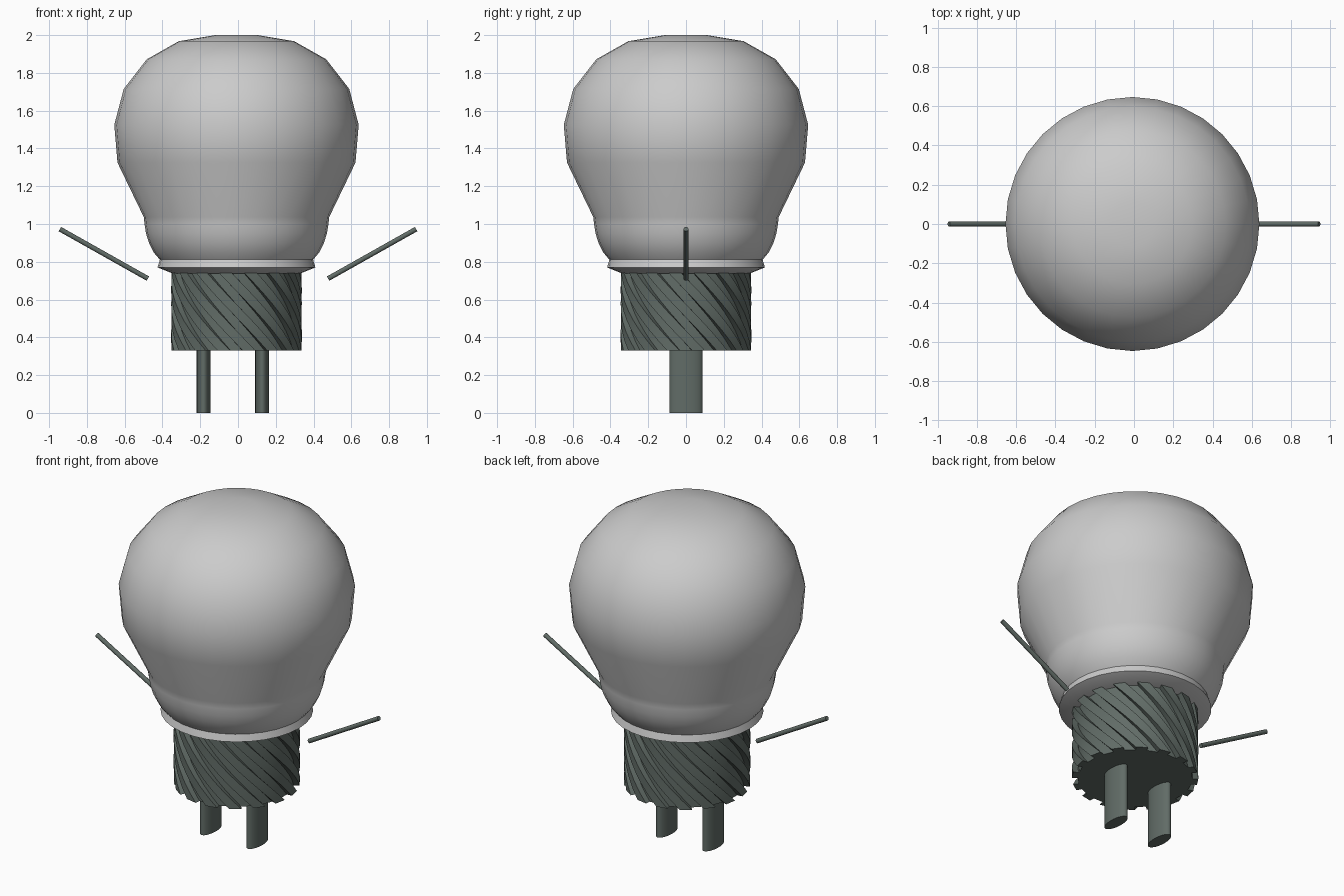
import bpy, bmesh, math
from mathutils import Vector

if "Cube" in bpy.data.objects:
    bpy.data.objects.remove(bpy.data.objects["Cube"])

DARK = bpy.data.materials.new("dark_metal")
DARK.diffuse_color = (0.12, 0.15, 0.135, 1)
DARK.use_nodes = True
DARK.node_tree.nodes["Principled BSDF"].inputs["Base Color"].default_value = DARK.diffuse_color
CX = -0.008  # bulb axis


def make(name, verts, faces, mat=None, angle=40):
    me = bpy.data.meshes.new(name)
    me.from_pydata(verts, [], faces)
    bm = bmesh.new()
    bm.from_mesh(me)
    bmesh.ops.recalc_face_normals(bm, faces=bm.faces)
    bm.to_mesh(me)
    bm.free()
    ob = bpy.data.objects.new(name, me)
    bpy.context.collection.objects.link(ob)
    if mat:
        me.materials.append(mat)
    bpy.ops.object.select_all(action='DESELECT')
    ob.select_set(True)
    bpy.context.view_layer.objects.active = ob
    bpy.ops.object.shade_smooth_by_angle(angle=math.radians(angle))
    return ob


def loft(name, rings, mat=None, angle=40):
    """Skin a stack of equal-length rings and cap both ends."""
    n = len(rings[0])
    verts = [p for r in rings for p in r]
    faces = [(k * n + i, k * n + (i + 1) % n, (k + 1) * n + (i + 1) % n, (k + 1) * n + i)
             for k in range(len(rings) - 1) for i in range(n)]
    faces += [tuple(range(n)), tuple(range(len(verts) - n, len(verts)))]
    return make(name, verts, faces, mat, angle)


def ring(rx, ry, z, cx=CX, n=32):
    return [(cx + rx * math.cos(math.tau * i / n), ry * math.sin(math.tau * i / n), z)
            for i in range(n)]


# Glass bulb
bulb = [(0.405, 0.81), (0.437, 0.848), (0.463, 0.90), (0.479, 0.95), (0.487, 1.0),
        (0.491, 1.037), (0.63, 1.325), (0.647, 1.525), (0.597, 1.715),
        (0.475, 1.872), (0.305, 1.968), (0.112, 2.0)]
loft("glass_bulb", [ring(r, r, z) for r, z in bulb], angle=50)

# Collar under the glass
collar = [(0.335, 0.737), (0.418, 0.77), (0.405, 0.813)]
loft("collar", [ring(r, r, z) for r, z in collar], angle=35)

# Screw base: 16 square teeth twisted around the axis
LEVELS, TEETH, TWIST = 8, 16, math.radians(66)
rings = []
for k in range(LEVELS + 1):
    t = k / LEVELS
    pts = []
    for j in range(TEETH):
        for r, a in ((0.314, 0), (0.346, 0), (0.346, 0.5), (0.314, 0.5)):
            ang = math.tau * (j + a + 0.25) / TEETH - TWIST * t
            pts.append((CX + r * math.cos(ang), r * math.sin(ang), 0.33 + 0.41 * t))
    rings.append(pts)
loft("screw_base", rings, DARK, angle=30)

# Oval contact prongs
for name, x in (("left_prong", -0.182), ("right_prong", 0.128)):
    loft(name, [ring(0.037, 0.088, z, x) for z in (0, 0.335)], DARK)

# Slanted side rods
for name, s in (("left_rod", -1), ("right_rod", 1)):
    a, b = Vector((s * 0.477, 0, 0.711)), Vector((s * 0.943, 0, 0.973))
    d = (b - a).normalized()
    u, v = Vector((0, 1, 0)), d.cross(Vector((0, 1, 0)))
    loft(name, [[p + 0.013 * (u * math.cos(math.tau * i / 16) + v * math.sin(math.tau * i / 16))
                 for i in range(16)] for p in (a, b)], DARK)
